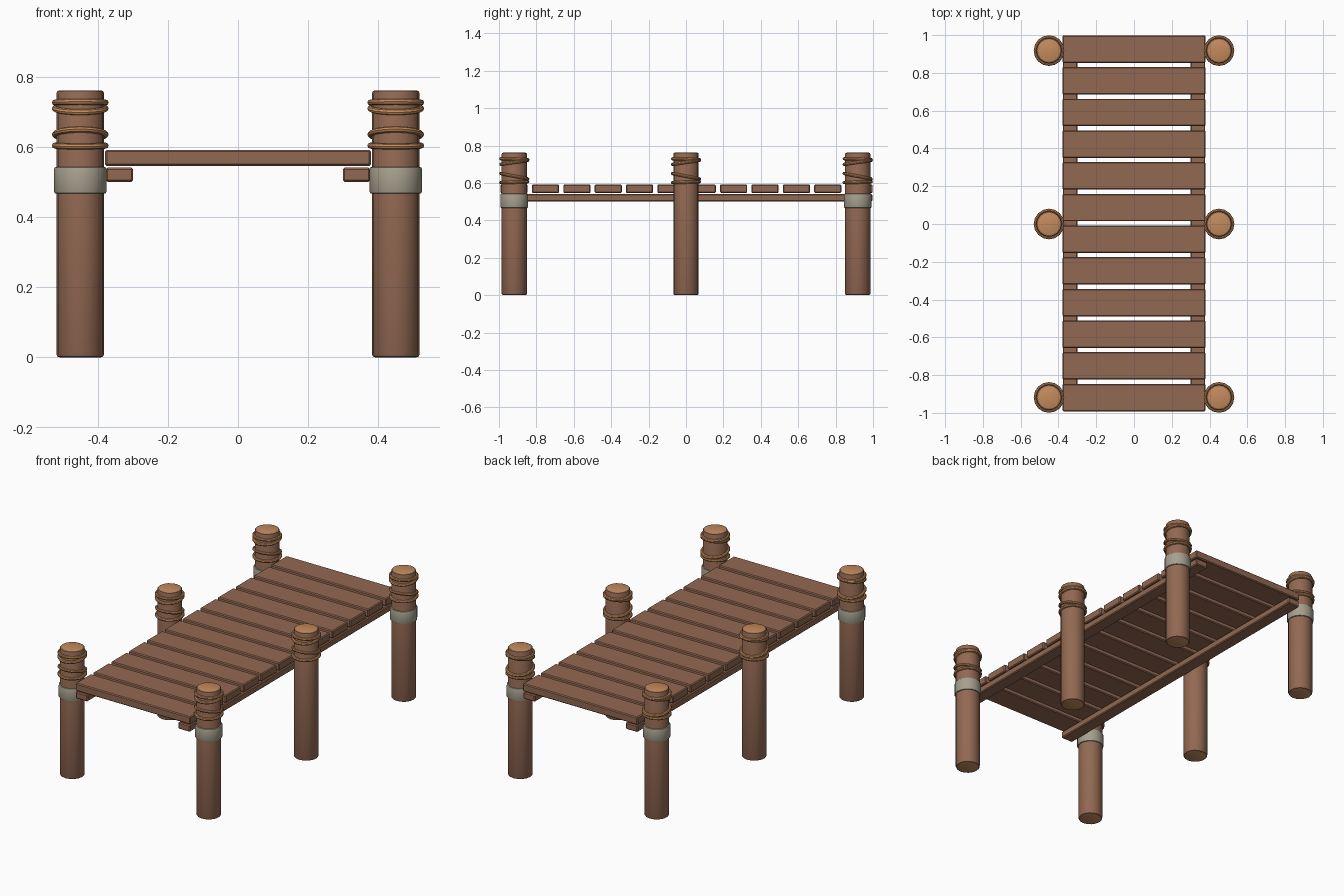
import bpy, bmesh, math
from mathutils import Matrix

if "Cube" in bpy.data.objects:
    bpy.data.objects.remove(bpy.data.objects["Cube"])


def material(name, rgb):
    m = bpy.data.materials.new(name)
    m.diffuse_color = (*rgb, 1)
    m.use_nodes = True
    m.node_tree.nodes["Principled BSDF"].inputs["Base Color"].default_value = m.diffuse_color
    return m


WOOD = material("wood", (0.29, 0.14, 0.085))
END = material("end_grain_and_rope", (0.55, 0.26, 0.11))
METAL = material("band_grey", (0.38, 0.35, 0.27))


def finish(name, bm, mats, smooth=True):
    bmesh.ops.recalc_face_normals(bm, faces=bm.faces)
    me = bpy.data.meshes.new(name)
    bm.to_mesh(me)
    bm.free()
    for m in mats:
        me.materials.append(m)
    ob = bpy.data.objects.new(name, me)
    bpy.context.collection.objects.link(ob)
    if smooth:
        bpy.ops.object.select_all(action='DESELECT')
        ob.select_set(True)
        bpy.context.view_layer.objects.active = ob
        bpy.ops.object.shade_smooth_by_angle(angle=math.radians(35))
    return ob


def box(name, lo, hi, bevel=0.005):
    bm = bmesh.new()
    bmesh.ops.create_cube(bm, size=1)
    for v in bm.verts:
        v.co = [(a + b) / 2 + c * (b - a) for a, b, c in zip(lo, hi, v.co)]
    bmesh.ops.bevel(bm, geom=bm.edges[:], offset=bevel, segments=1, affect='EDGES')
    return finish(name, bm, [WOOD], False)


def cylinder(name, x, y, r, z0, z1, bevel, mats, n=16):
    bm = bmesh.new()
    bmesh.ops.create_cone(bm, cap_ends=True, segments=n, radius1=r, radius2=r, depth=z1 - z0,
                          matrix=Matrix.Translation((x, y, (z0 + z1) / 2)))
    rims = [e for e in bm.edges if abs(e.verts[0].co.z - e.verts[1].co.z) < 1e-5]
    bmesh.ops.bevel(bm, geom=rims, offset=bevel, segments=2, profile=0.5, affect='EDGES')
    if len(mats) > 1:
        for f in bm.faces:
            if len(f.verts) > 4:
                f.material_index = 1
    return finish(name, bm, mats)


def rope_ring(name, x, y, z, tilt, R=0.0725, r=0.0085, n=16, k=8):
    bm = bmesh.new()
    grid = []
    for i in range(n):
        a = 2 * math.pi * i / n
        row = []
        for j in range(k):
            b = 2 * math.pi * j / k
            d = R + r * math.cos(b)
            dy = d * math.sin(a)
            row.append(bm.verts.new((x + d * math.cos(a), y + dy,
                                     z + r * math.sin(b) + dy * math.tan(tilt))))
        grid.append(row)
    for i in range(n):
        for j in range(k):
            p, q = grid[i], grid[(i + 1) % n]
            bm.faces.new((p[j], q[j], q[(j + 1) % k], p[(j + 1) % k]))
    return finish(name, bm, [END])


# Deck planks
for i in range(12):
    y = -0.919 + i * 0.1677
    box(f"plank_{i + 1}", (-0.379, y - 0.0725, 0.546), (0.379, y + 0.0725, 0.592))

# Side rails under the planks
for s, side in ((-1, "left"), (1, "right")):
    xs = sorted((s * 0.299, s * 0.377))
    box(f"{side}_rail", (xs[0], -0.992, 0.501), (xs[1], 0.996, 0.541))

    # Posts with rope wraps, and bands on the corner posts
    for y, pos in ((-0.918, "front"), (0, "middle"), (0.918, "back")):
        x = s * 0.45
        tag = f"{pos}_{side}"
        cylinder(f"{tag}_post", x, y, 0.068, 0, 0.762, 0.009, [WOOD, END])
        if y:
            cylinder(f"{tag}_band", x, y, 0.0745, 0.467, 0.543, 0.005, [METAL])
        for j, (z, tilt) in enumerate(((0.604, 0.03), (0.636, -0.19), (0.710, 0.14), (0.727, -0.03))):
            rope_ring(f"{tag}_rope_{j + 1}", x, y, z, tilt)
